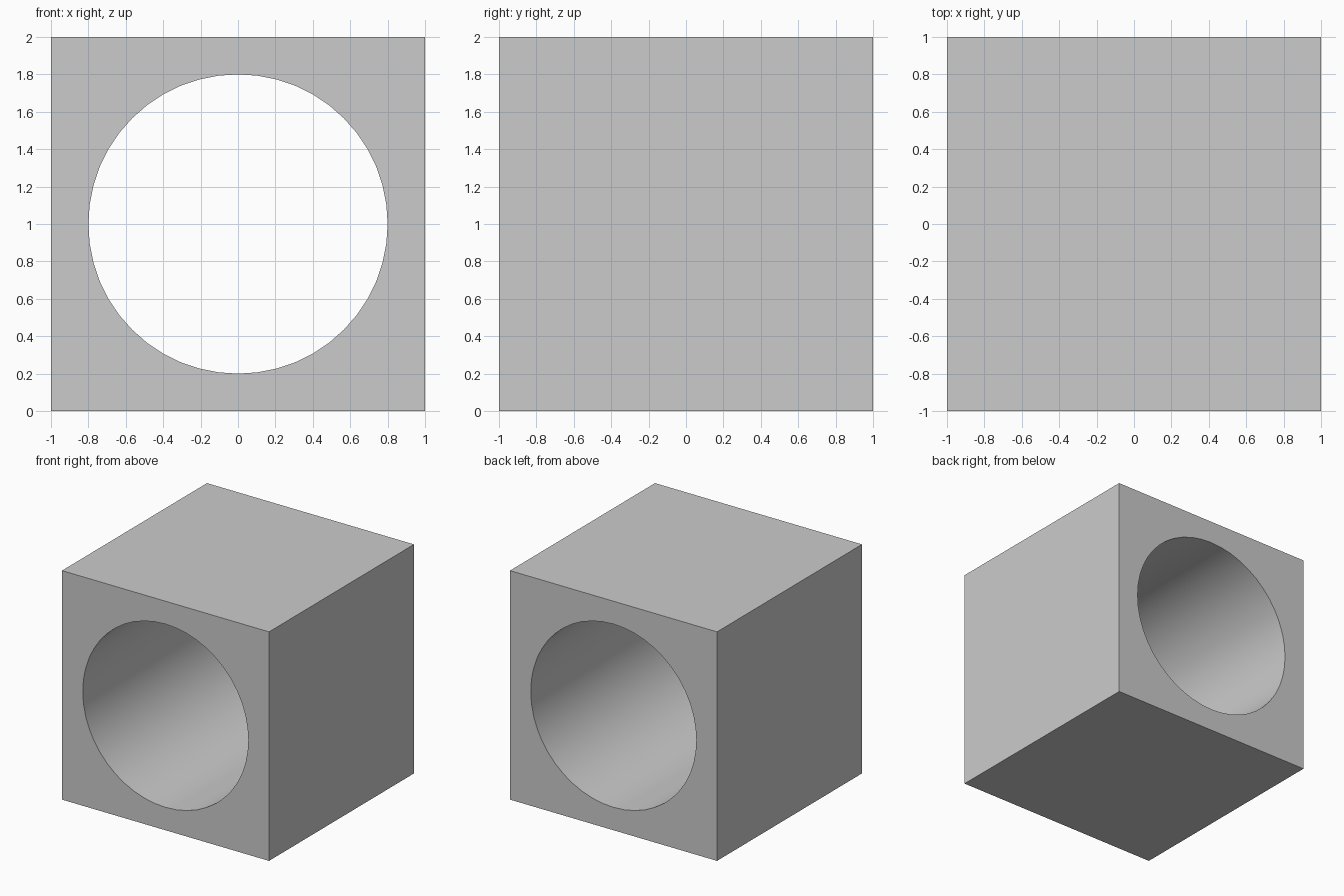
import bpy
import math

if "Cube" in bpy.data.objects:
    bpy.data.objects.remove(bpy.data.objects["Cube"])

# Cube block standing on the ground, flat faces
bpy.ops.mesh.primitive_cube_add(size=2, location=(0, 0, 1))
block = bpy.context.object
block.name = "block"

# Round cutter along y for the through hole, smooth wall
bpy.ops.mesh.primitive_cylinder_add(vertices=48, radius=0.8, depth=3,
                                    location=(0, 0, 1),
                                    rotation=(math.pi / 2, 0, 0))
cutter = bpy.context.object
cutter.name = "hole_cutter"
cutter.hide_render = True

# Bore the hole front to back
bore = block.modifiers.new("bore", 'BOOLEAN')
bore.operation = 'DIFFERENCE'
bore.solver = 'EXACT'
bore.object = cutter
bpy.context.view_layer.objects.active = block
bpy.ops.object.modifier_apply(modifier=bore.name)
bpy.data.objects.remove(cutter, do_unlink=True)

# Smooth only the bore wall; outer faces stay flat
for face in block.data.polygons:
    c = face.center
    inside = max(abs(c.x), abs(c.z)) < 0.9 and abs(face.normal.y) < 0.5
    face.use_smooth = inside
